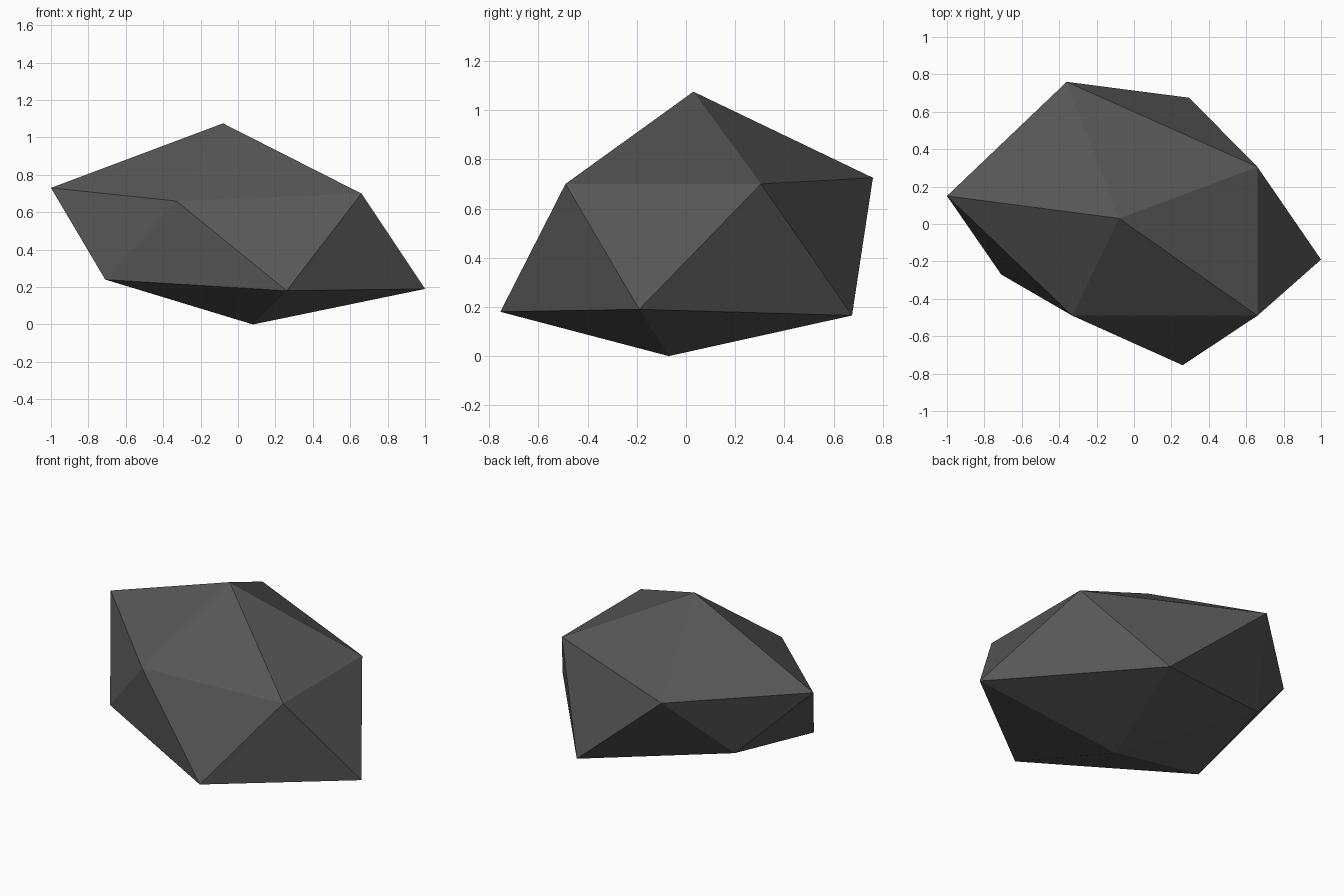
import bpy, bmesh

if "Cube" in bpy.data.objects:
    bpy.data.objects.remove(bpy.data.objects["Cube"])

# Irregular boulder: apex, upper ring of five, lower ring of five, base point
TOP = (-0.08, 0.03, 1.075)
UPPER = [(-1.0, 0.15, 0.73), (-0.33, -0.49, 0.66), (0.66, -0.49, 0.70),
         (0.66, 0.305, 0.70), (-0.36, 0.76, 0.725)]
LOWER = [(-0.71, -0.27, 0.24), (0.26, -0.755, 0.18), (1.0, -0.19, 0.19),
         (0.295, 0.675, 0.165), (-0.61, 0.38, 0.33)]
BASE = (0.08, -0.07, 0.0)

bm = bmesh.new()
top, base = bm.verts.new(TOP), bm.verts.new(BASE)
up = [bm.verts.new(p) for p in UPPER]
low = [bm.verts.new(p) for p in LOWER]

# Cap, zigzag belt and underside, one fifth at a time
for i in range(5):
    j = (i + 1) % 5
    bm.faces.new((top, up[i], up[j]))
    bm.faces.new((up[i], low[i], up[j]))
    bm.faces.new((up[j], low[i], low[j]))
    bm.faces.new((base, low[j], low[i]))
bmesh.ops.recalc_face_normals(bm, faces=bm.faces)

mesh = bpy.data.meshes.new("rock")
bm.to_mesh(mesh)
bm.free()

# Dark stone, flat shaded
stone = bpy.data.materials.new("dark grey stone")
stone.diffuse_color = (0.095, 0.095, 0.095, 1)
stone.use_nodes = True
stone.node_tree.nodes["Principled BSDF"].inputs["Base Color"].default_value = stone.diffuse_color
mesh.materials.append(stone)
rock = bpy.data.objects.new("rock", mesh)
bpy.context.collection.objects.link(rock)
